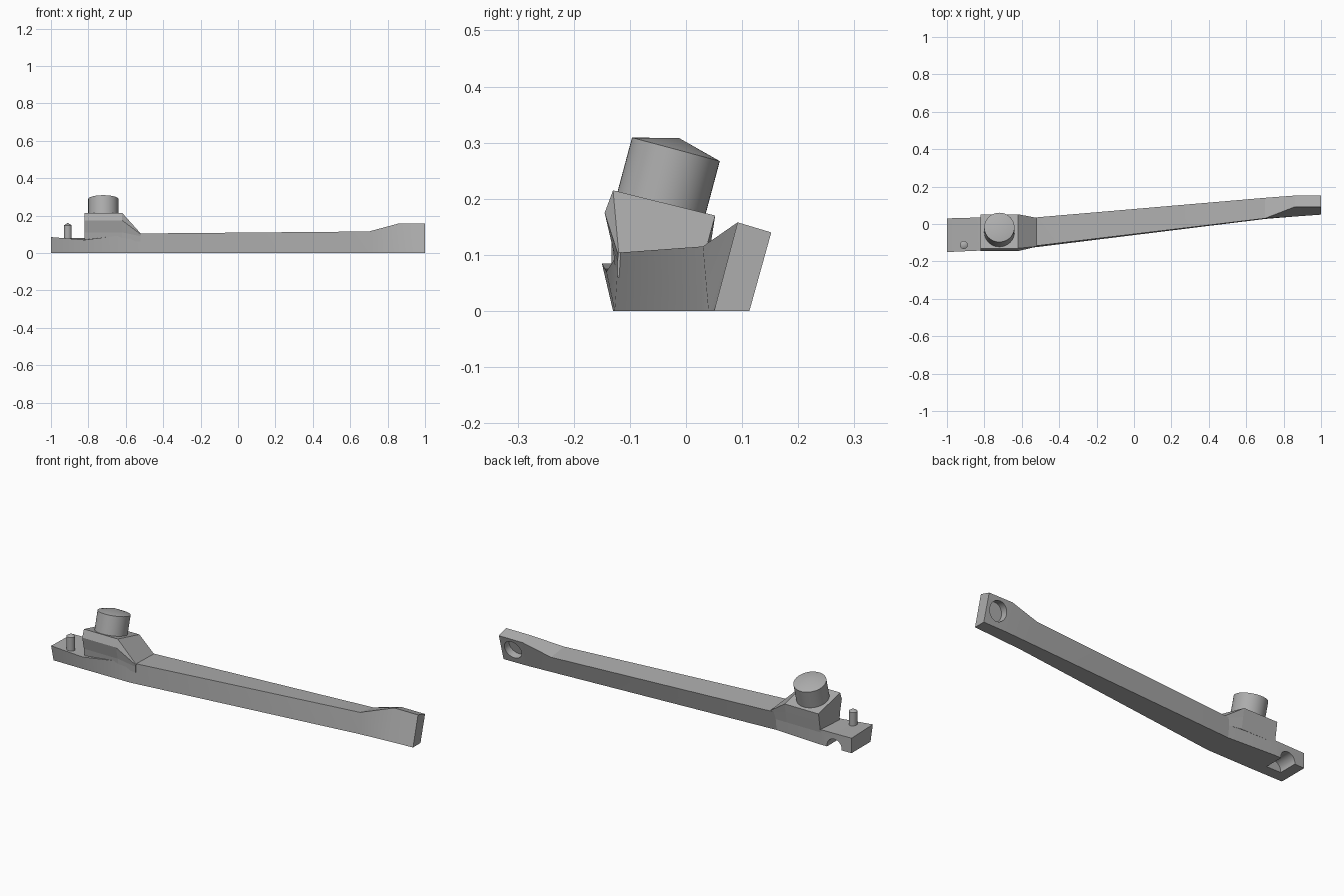
import bpy, bmesh, math
from mathutils import Vector

if "Cube" in bpy.data.objects:
    bpy.data.objects.remove(bpy.data.objects["Cube"], do_unlink=True)

grey = bpy.data.materials.new("grey_metal")
grey.use_nodes = True
color = (0.42, 0.42, 0.42, 1)
grey.diffuse_color = color
grey.node_tree.nodes["Principled BSDF"].inputs["Base Color"].default_value = color


def finish(name, bm):
    bmesh.ops.recalc_face_normals(bm, faces=bm.faces[:])
    mesh = bpy.data.meshes.new(name)
    bm.to_mesh(mesh)
    bm.free()
    mesh.materials.append(grey)
    obj = bpy.data.objects.new(name, mesh)
    bpy.context.collection.objects.link(obj)
    return obj


def select(obj):
    bpy.ops.object.select_all(action='DESELECT')
    obj.select_set(True)
    bpy.context.view_layer.objects.active = obj


def loft(name, sections):
    """Skin a row of (x, [(y, z), ...]) cross-sections and cap both ends."""
    bm = bmesh.new()
    rings = [[bm.verts.new((x, y, z)) for y, z in pts] for x, pts in sections]
    n = len(rings[0])
    for a, b in zip(rings, rings[1:]):
        for i in range(n):
            j = (i + 1) % n
            bm.faces.new((a[i], a[j], b[j], b[i]))
    bm.faces.new(rings[0])
    bm.faces.new(rings[-1])
    return finish(name, bm)


def rod(name, start, end, radius, tip=0.0, segments=48):
    """Cylinder between two points, with an optional shallow cone on its end."""
    start, end = Vector(start), Vector(end)
    axis = (end - start).normalized()
    bm = bmesh.new()
    bmesh.ops.create_cone(bm, cap_ends=True, segments=segments, radius1=radius,
                          radius2=radius, depth=(end - start).length)
    if tip:
        top = max(bm.faces, key=lambda f: f.calc_center_median().z)
        apex = bmesh.ops.poke(bm, faces=[top])["verts"][0]
        apex.co.z += tip
    bm.transform(axis.to_track_quat('Z', 'Y').to_matrix().to_4x4())
    bmesh.ops.translate(bm, verts=bm.verts[:], vec=(start + end) / 2)
    return finish(name, bm)


def bore(target, start, end, radius):
    cutter = rod("bore_cutter", start, end, radius)
    cutter.hide_render = True
    mod = target.modifiers.new("bore", 'BOOLEAN')
    mod.operation = 'DIFFERENCE'
    mod.solver = 'EXACT'
    mod.object = cutter
    select(target)
    bpy.ops.object.modifier_apply(modifier=mod.name)
    bpy.data.objects.remove(cutter, do_unlink=True)


# Long arm with a twisted section and a raised far end
arm = loft("arm", [
    (-1.00, [(-.13, 0), (.03, 0), (.03, .08), (-.15, .085)]),
    (-0.82, [(-.13, 0), (.035, 0), (.035, .08), (-.142, .07)]),
    (-0.55, [(-.127, 0), (.02, 0), (.033, .10), (-.12, .104)]),
    (0.70, [(.027, 0), (.10, 0), (.14, .10), (.03, .115)]),
    (0.86, [(.04, 0), (.11, 0), (.152, .14), (.092, .158)]),
    (1.00, [(.05, 0), (.113, 0), (.152, .14), (.092, .158)]),
])

# Blind bores in the back of each end
bore(arm, (.93, .096, .085), (.93, .21, .056), .05)
bore(arm, (-.90, -.07, .006), (-.90, .10, .006), .043)

# Raised mounting block, ramping down onto the arm
block = [(-.125, .065), (-.13, .11), (-.145, .175), (-.13, .215),
         (.052, .17), (.045, .125), (.035, .065)]
ramp = [(-.122, .06), (-.122, .09), (-.121, .1), (-.12, .104),
        (.033, .10), (.03, .09), (.025, .06)]
loft("mounting_block", [(-.82, block), (-.62, block), (-.52, ramp)])

# Tilted boss and small upright pin
lean = Vector((0, math.sin(math.radians(15)), math.cos(math.radians(15))))
boss_top = Vector((-.72, -.018, .288))
boss = rod("boss", boss_top - lean * .13, boss_top, .081, tip=.021)
pin = rod("pin", (-.91, -.112, .05), (-.91, -.112, .148), .021, tip=.013, segments=32)

for part in (arm, boss, pin):
    select(part)
    bpy.ops.object.shade_smooth_by_angle(angle=math.radians(12))
